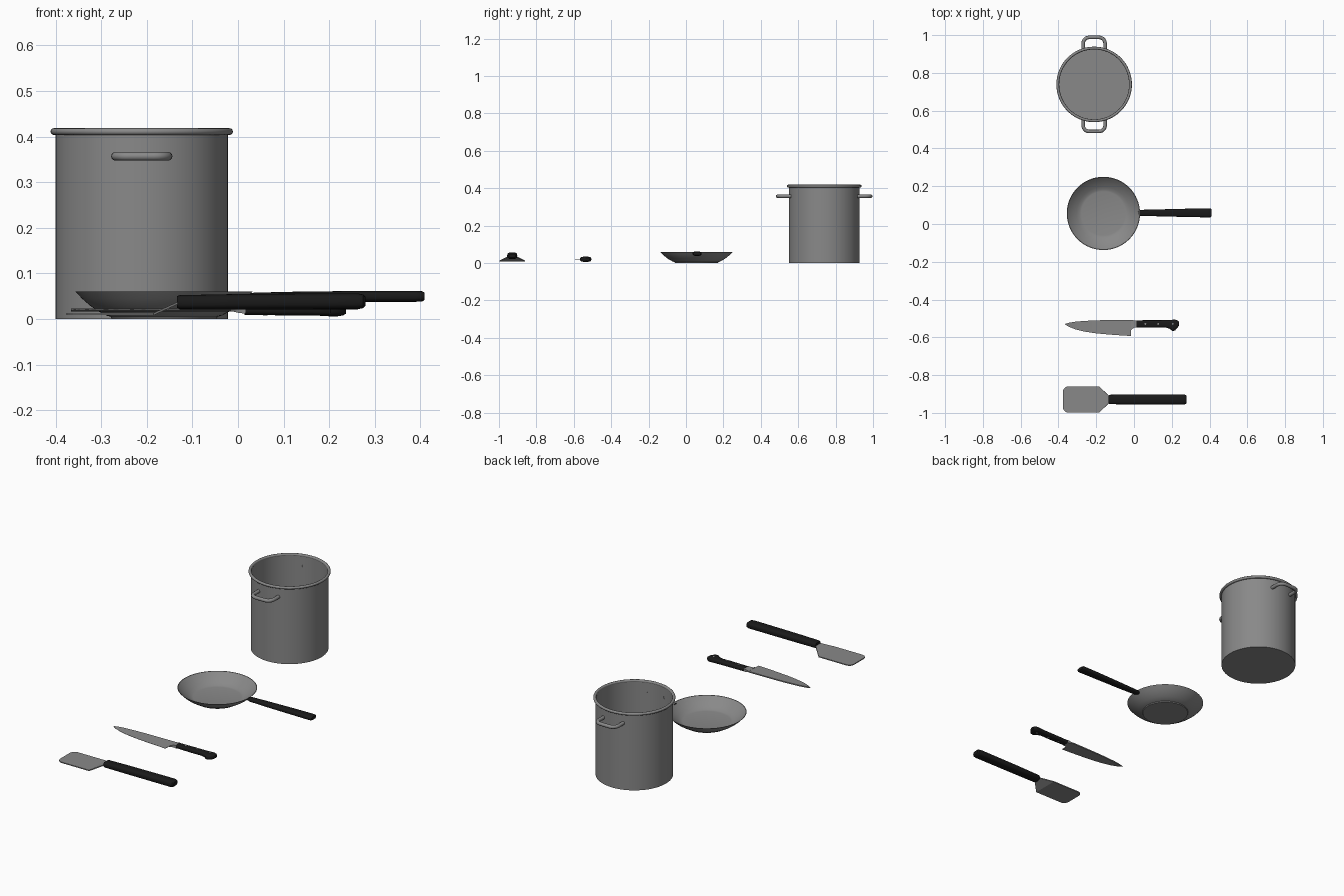
import bpy, bmesh, math

if "Cube" in bpy.data.objects:
    bpy.data.objects.remove(bpy.data.objects["Cube"])


def material(name, v):
    mat = bpy.data.materials.new(name)
    mat.diffuse_color = (v, v, v, 1)
    mat.use_nodes = True
    mat.node_tree.nodes["Principled BSDF"].inputs["Base Color"].default_value = mat.diffuse_color
    return mat


black = material("black_grip", 0.01)
steel = material("dark_steel", 0.25)


def smooth(ob, angle=35):
    bpy.ops.object.select_all(action='DESELECT')
    ob.select_set(True)
    bpy.context.view_layer.objects.active = ob
    bpy.ops.object.shade_smooth_by_angle(angle=math.radians(angle))


def make(name, verts, faces, mat=steel):
    me = bpy.data.meshes.new(name)
    me.from_pydata(verts, [], faces)
    bm = bmesh.new()
    bm.from_mesh(me)
    bmesh.ops.recalc_face_normals(bm, faces=bm.faces)
    bm.to_mesh(me)
    bm.free()
    ob = bpy.data.objects.new(name, me)
    bpy.context.collection.objects.link(ob)
    me.materials.append(mat)
    smooth(ob)
    return ob


def bridge(rings):
    """Join equal-sized vertex rings with quads and cap both ends."""
    n = len(rings[0])
    verts = [v for r in rings for v in r]
    faces = [(i * n + j, i * n + (j + 1) % n, (i + 1) * n + (j + 1) % n, (i + 1) * n + j)
             for i in range(len(rings) - 1) for j in range(n)]
    faces += [tuple(range(n)), tuple(range((len(rings) - 1) * n, len(rings) * n))]
    return verts, faces


def lathe(name, profile, cx, cy, n=64):
    rings = [[(cx + r * math.cos(2 * math.pi * k / n), cy + r * math.sin(2 * math.pi * k / n), z)
              for k in range(n)] for r, z in profile]
    return make(name, *bridge(rings))


def grip(name, stations, power=0.7, n=24):
    """Rounded-box loft along x; stations are x, y, z, half width, half height."""
    def se(v):
        return math.copysign(abs(v) ** power, v)
    rings = [[(x, y + w * se(math.cos(2 * math.pi * k / n)),
               z + h * se(math.sin(2 * math.pi * k / n))) for k in range(n)]
             for x, y, z, w, h in stations]
    return make(name, *bridge(rings), mat=black)


# Stock pot: open shell with rolled rim
PX, PY = -0.211, 0.739
lathe("pot_body", [(0.189, 0), (0.189, 0.411), (0.186, 0.411), (0.186, 0.006)], PX, PY)
bpy.ops.mesh.primitive_torus_add(major_radius=0.1925, minor_radius=0.0075, major_segments=64,
                                 minor_segments=12, location=(PX, PY, 0.411))
rim = bpy.context.object
rim.name = "pot_rim"
rim.data.materials.append(steel)
smooth(rim, 50)

# Pot loop handles
for side, label in ((-1, "front"), (1, "back")):
    pts = [(-0.058, 0.178)]
    for cx, start in ((-0.026, 180), (0.026, 90)):
        for k in range(7):
            a = math.radians(start - 15 * k)
            pts.append((cx + 0.032 * math.cos(a), 0.217 + 0.032 * math.sin(a)))
    pts.append((0.058, 0.178))
    cu = bpy.data.curves.new("pot_handle_" + label, 'CURVE')
    cu.dimensions = '3D'
    cu.bevel_depth, cu.bevel_resolution = 0.0095, 3
    cu.materials.append(steel)
    sp = cu.splines.new('POLY')
    sp.points.add(len(pts) - 1)
    for p, (x, y) in zip(sp.points, pts):
        p.co = (PX + x, PY + side * y, 0.357, 1)
    ob = bpy.data.objects.new("pot_handle_" + label, cu)
    bpy.context.collection.objects.link(ob)
    bpy.ops.object.select_all(action='DESELECT')
    ob.select_set(True)
    bpy.context.view_layer.objects.active = ob
    bpy.ops.object.convert(target='MESH')
    smooth(bpy.context.object, 50)

# Frying pan: flared bowl on a low foot
lathe("pan_bowl", [(0.115, 0), (0.117, 0.005), (0.127, 0.008), (0.144, 0.017), (0.163, 0.030),
                   (0.180, 0.045), (0.194, 0.060), (0.191, 0.060), (0.177, 0.046), (0.160, 0.032),
                   (0.142, 0.020), (0.126, 0.011), (0.116, 0.009)], -0.162, 0.056)
grip("pan_handle", [(0.021, .059, .049, .012, .006), (0.035, .059, .049, .016, .009),
                    (0.12, .059, .049, .018, .011), (0.28, .059, .050, .022, .012),
                    (0.39, .059, .050, .024, .012), (0.404, .059, .050, .0235, .011),
                    (0.409, .059, .050, .020, .008)])

# Knife blade: wedge from spine to cutting edge
KZ = 0.020
blade = [(-0.366, -0.5295, -0.531), (-0.345, -.523, -.544), (-0.31, -.517, -.558),
         (-0.26, -.513, -.570), (-0.20, -.510, -.579), (-0.11, -.508, -.587),
         (-0.016, -.507, -.593)]
rings = [[(x, s, KZ + .003), (x, e, KZ + .0004), (x, e, KZ - .0004), (x, s, KZ - .003)]
         for x, s, e in blade]
make("knife_blade", *bridge(rings))
bolster = [(-0.016, -.508, -.564, .003), (-0.008, -.509, -.555, .004),
           (0.0, -.510, -.549, .006), (0.016, -.511, -.548, .008)]
rings = [[(x, s, KZ + h), (x, e, KZ + h), (x, e, KZ - h), (x, s, KZ - h)]
         for x, s, e, h in bolster]
make("knife_bolster", *bridge(rings))

# Knife handle with hooked butt, and three rivets
grip("knife_handle", [(0.014, -.529, KZ, .019, .0105), (0.05, -.529, KZ, .0195, .011),
                      (0.11, -.529, KZ, .0195, .012), (0.165, -.528, KZ, .019, .012),
                      (0.188, -.531, KZ, .023, .013), (0.203, -.537, KZ, .030, .014),
                      (0.217, -.535, KZ, .029, .014), (0.230, -.530, KZ, .020, .012),
                      (0.237, -.528, KZ, .011, .008)])
for i, (x, h) in enumerate(((0.06, .0118), (0.128, .0126), (0.205, .0146))):
    bpy.ops.mesh.primitive_cylinder_add(vertices=20, radius=0.005, depth=2 * h,
                                        location=(x, -0.529, KZ))
    rivet = bpy.context.object
    rivet.name = f"knife_rivet_{i + 1}"
    rivet.data.materials.append(steel)
    smooth(rivet)

# Spatula plate: rounded tip, then a neck bent up to the grip (flat shaded)
SY, SZ = -0.929, 0.011
tip = []
for cy, start in ((0.041, 90), (-0.041, 180)):
    for k in range(7):
        a = math.radians(start + 15 * k)
        tip.append((-0.348 + 0.028 * math.cos(a), SY + cy + 0.028 * math.sin(a), SZ))
tip += [(-0.185, SY - .069, SZ), (-0.185, SY + .069, SZ)]
m = len(tip)
neck = [(-0.135, SY - .022, .034), (-0.135, SY + .022, .034),
        (-0.10, SY - .018, .037), (-0.10, SY + .018, .037)]
plate = make("spatula_plate", tip + neck,
             [tuple(range(m)), (m - 1, m - 2, m, m + 1), (m + 1, m, m + 2, m + 3)])
plate.data.shade_flat()
mod = plate.modifiers.new("thickness", 'SOLIDIFY')
mod.thickness, mod.offset = 0.005, 0
grip("spatula_handle", [(-0.134, SY, .037, .021, .013), (-0.128, SY, .037, .025, .0155),
                        (0.0, SY, .038, .026, .017), (0.22, SY, .039, .027, .0175),
                        (0.262, SY, .039, .027, .0175), (0.274, SY, .039, .024, .015),
                        (0.279, SY, .039, .017, .010)])
